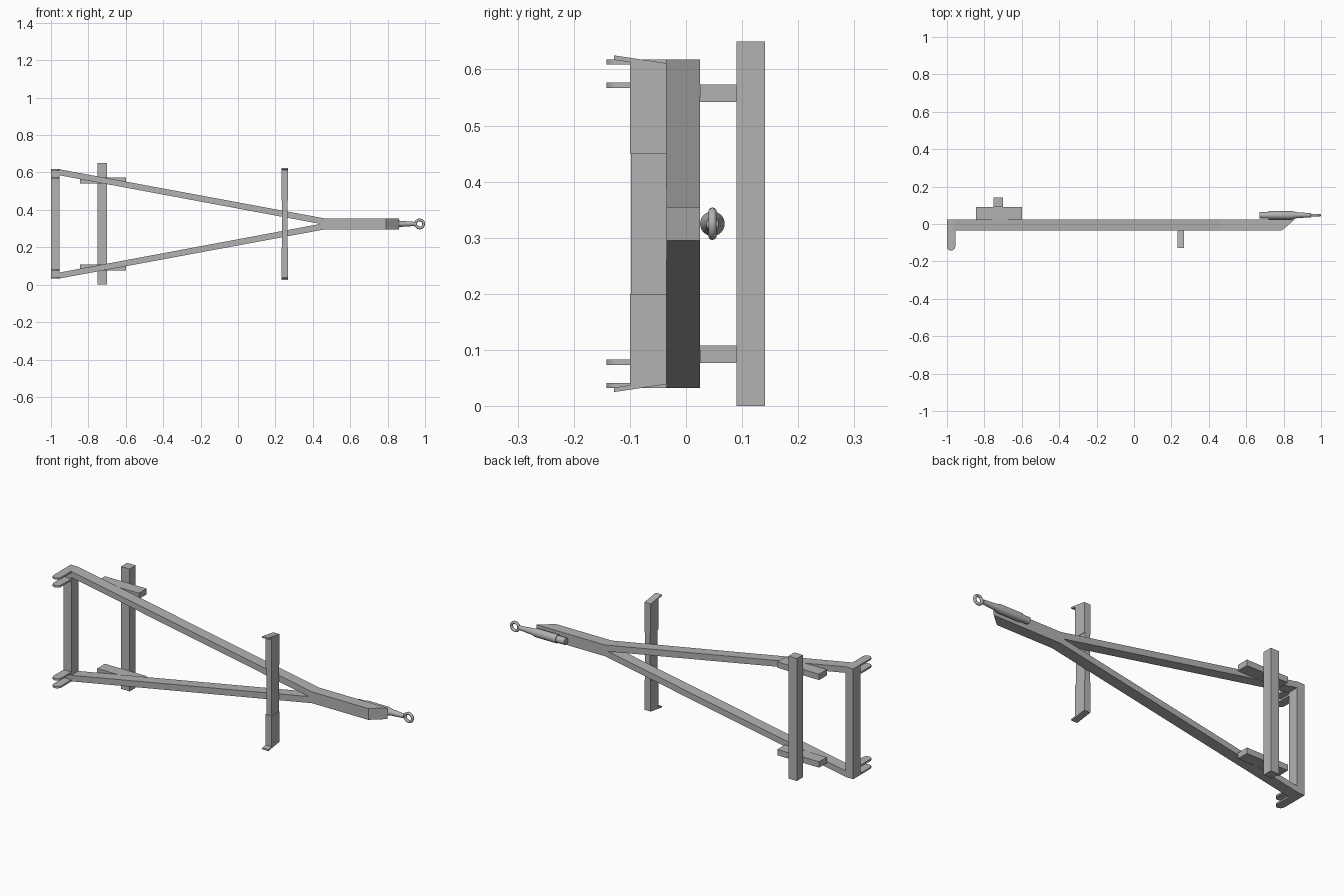
import bpy, bmesh, math
from mathutils import Vector

cube = bpy.data.objects.get("Cube")
if cube:
    bpy.data.objects.remove(cube, do_unlink=True)

MID = 0.325                  # height of the symmetry plane
BACK, FRONT = 0.025, -0.035  # depth range of the frame

steel = bpy.data.materials.new("grey steel")
steel.use_nodes = True
grey = (0.45, 0.45, 0.45, 1)
steel.diffuse_color = grey
steel.node_tree.nodes["Principled BSDF"].inputs["Base Color"].default_value = grey


def finish(bm, name, smooth=False):
    bmesh.ops.recalc_face_normals(bm, faces=bm.faces)
    mesh = bpy.data.meshes.new(name)
    bm.to_mesh(mesh)
    bm.free()
    mesh.materials.append(steel)
    obj = bpy.data.objects.new(name, mesh)
    bpy.context.collection.objects.link(obj)
    if smooth:
        bpy.context.view_layer.objects.active = obj
        obj.select_set(True)
        bpy.ops.object.shade_smooth_by_angle(angle=math.radians(35))
        obj.select_set(False)
    return obj


def prism(name, outline, axis, lo, hi, flip=False, smooth=False):
    """Extrude a 2D outline along x, y or z; flip mirrors it about MID."""
    bm = bmesh.new()
    verts = []
    for a, b in outline:
        co = {"x": (lo, a, b), "y": (a, lo, b), "z": (a, b, lo)}[axis]
        verts.append(bm.verts.new(co))
    face = bm.faces.new(verts)
    grown = bmesh.ops.extrude_face_region(bm, geom=[face])["geom"]
    step = Vector([hi - lo if c == axis else 0 for c in "xyz"])
    bmesh.ops.translate(bm, vec=step, verts=[g for g in grown if isinstance(g, bmesh.types.BMVert)])
    if flip:
        for v in bm.verts:
            v.co.z = 2 * MID - v.co.z
    return finish(bm, name, smooth)


def box(name, x0, x1, y0, y1, z0, z1, flip=False):
    return prism(name, [(x0, y0), (x1, y0), (x1, y1), (x0, y1)], "z", z0, z1, flip)


def tab(x0, x1, y_root, y_tip):
    """Flat tab outline with a rounded tip towards the front."""
    r, cx = (x1 - x0) / 2, (x0 + x1) / 2
    arc = [(cx - r * math.cos(t * math.pi / 10), y_tip + r - r * math.sin(t * math.pi / 10))
           for t in range(11)]
    return [(x0, y_root)] + arc + [(x1, y_root)]


# A-frame: end crossbar and bevelled drawbar
box("end_crossbar", -1, -0.955, FRONT, BACK, 0.065, 0.585)
prism("drawbar", [(0.46, FRONT), (0.79, FRONT), (0.86, BACK), (0.46, BACK)], "z", 0.295, 0.355)

arm = [(-1, 0.618), (-0.96, 0.618), (0.46, 0.355), (0.46, MID),
       (0.44, MID), (-0.955, 0.585), (-1, 0.585)]
lip = [(FRONT, 0.603), (FRONT, 0.611), (-0.128, 0.625), (-0.128, 0.617)]
cap = [(FRONT, 0.45), (FRONT, 0.605), (-0.1, 0.615), (-0.1, 0.45)]

# Parts repeated above and below the middle
for side, flip in (("upper", False), ("lower", True)):
    prism(side + "_arm", arm, "y", FRONT, BACK, flip)
    prism(side + "_outer_prong", tab(-1, -0.955, FRONT, -0.142), "z", 0.609, 0.618, flip, True)
    prism(side + "_inner_prong", tab(-1, -0.955, FRONT, -0.142), "z", 0.567, 0.577, flip, True)
    box(side + "_post_bracket", -0.845, -0.6, BACK, 0.09, 0.542, 0.573, flip)
    prism(side + "_bar_end", cap, "x", 0.232, 0.268, flip)
    prism(side + "_bar_lip", lip, "x", 0.232, 0.268, flip)

# Middle bar and rear post
box("middle_bar", 0.235, 0.265, -0.098, FRONT, 0.2, 0.45)
box("rear_post", -0.75, -0.7, 0.09, 0.141, 0, 0.65)

# Hitch shaft turned around the x axis
AXIS_Y, SEG = 0.047, 24
profile = [(0.672, 0.018), (0.72, 0.018), (0.72, 0.022), (0.845, 0.022),
           (0.87, 0.016), (0.945, 0.011)]
bm = bmesh.new()
rings = []
for x, r in profile:
    rings.append([bm.verts.new((x, AXIS_Y + r * math.cos(2 * math.pi * i / SEG),
                                MID + r * math.sin(2 * math.pi * i / SEG))) for i in range(SEG)])
for a, b in zip(rings, rings[1:]):
    for i in range(SEG):
        j = (i + 1) % SEG
        bm.faces.new((a[i], a[j], b[j], b[i]))
bm.faces.new(rings[0])
bm.faces.new(rings[-1])
finish(bm, "hitch_shaft", True)

# Hitch eye
bpy.ops.mesh.primitive_torus_add(location=(0.971, AXIS_Y, MID), rotation=(math.pi / 2, 0, 0),
                                 major_radius=0.0215, minor_radius=0.0075,
                                 major_segments=28, minor_segments=10)
eye = bpy.context.object
eye.name = "hitch_eye"
eye.data.materials.append(steel)
bpy.ops.object.shade_smooth_by_angle(angle=math.radians(40))
